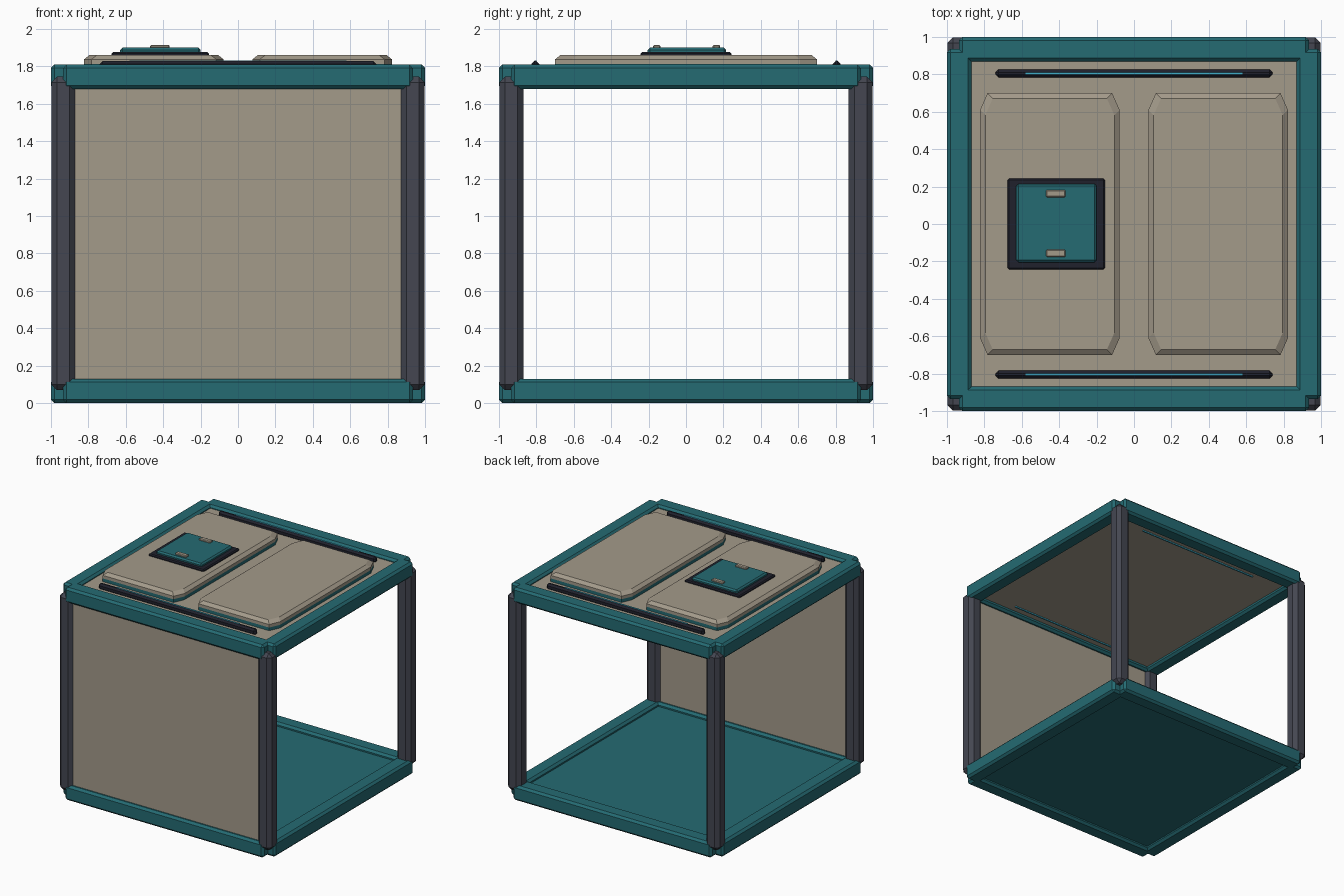
import bpy, bmesh
from mathutils import Matrix, Vector

if "Cube" in bpy.data.objects:
    bpy.data.objects.remove(bpy.data.objects["Cube"])


def material(name, rgb):
    m = bpy.data.materials.new(name)
    m.diffuse_color = (*rgb, 1)
    m.use_nodes = True
    m.node_tree.nodes["Principled BSDF"].inputs["Base Color"].default_value = m.diffuse_color
    return m


TEAL = material("teal", (0.018, 0.145, 0.17))
BEIGE = material("beige", (0.37, 0.325, 0.255))
GREY = material("slate grey", (0.058, 0.062, 0.083))
DARK = material("near black", (0.014, 0.015, 0.025))
CYAN = material("cyan", (0.05, 0.42, 0.58))


def finish(name, bm, mat):
    bmesh.ops.recalc_face_normals(bm, faces=bm.faces)
    me = bpy.data.meshes.new(name)
    bm.to_mesh(me)
    bm.free()
    me.materials.append(mat)
    ob = bpy.data.objects.new(name, me)
    bpy.context.collection.objects.link(ob)
    return ob


def box(name, lo, hi, mat, bevel=0.0):
    """Box between two corners, with optional flat chamfer."""
    lo, hi = Vector(lo), Vector(hi)
    bm = bmesh.new()
    bmesh.ops.create_cube(bm, size=1, matrix=Matrix.Translation((lo + hi) / 2)
                          @ Matrix.Diagonal((*(hi - lo), 1)))
    if bevel:
        bmesh.ops.bevel(bm, geom=bm.edges[:], offset=bevel, segments=1,
                        affect='EDGES', clamp_overlap=True)
    return finish(name, bm, mat)


def slab(name, cx, hx, hy, levels, mat):
    """Cut-corner slab lofted through (z, inset) levels."""
    bm = bmesh.new()
    rings = []
    for z, ins in levels:
        x, y, kx, ky = hx - ins, hy - ins, 0.04, 0.09
        pts = [(x, y - ky), (x - kx, y), (kx - x, y), (-x, y - ky),
               (-x, ky - y), (kx - x, -y), (x - kx, -y), (x, ky - y)]
        rings.append([bm.verts.new((cx + a, b, z)) for a, b in pts])
    for r, s in zip(rings, rings[1:]):
        for i in range(8):
            j = (i + 1) % 8
            bm.faces.new((r[i], r[j], s[j], s[i]))
    bm.faces.new(rings[0])
    bm.faces.new(rings[-1])
    return finish(name, bm, mat)


# Frame: beams around floor and roof, corner posts
W, E, H = 0.13, 0.935, 1.81
for level, z in (("bottom", 0), ("top", H - W)):
    for side, s in (("front", -1), ("back", 1)):
        a, b = sorted((s, s * (1 - W)))
        box(f"{level}_{side}_beam", (-E, a, z), (E, b, z + W), TEAL, 0.018)
    for side, s in (("left", -1), ("right", 1)):
        a, b = sorted((s, s * (1 - W)))
        box(f"{level}_{side}_beam", (a, -E, z), (b, E, z + W), TEAL, 0.018)
for sx in (-1, 1):
    for sy in (-1, 1):
        x0, x1 = sorted((sx * 0.998, sx * 0.87))
        y0, y1 = sorted((sy * 0.998, sy * 0.87))
        box("corner_post", (x0, y0, 0.07), (x1, y1, 1.745), GREY, 0.03)

# Panels: floor, roof and the single front wall
P = 0.89
box("floor_panel", (-P, -P, 0.03), (P, P, 0.10), TEAL)
box("roof_panel", (-P, -P, 1.715), (P, P, 1.785), BEIGE)
box("front_wall", (-P, -0.97, 0.11), (P, -0.90, 1.70), BEIGE)

# Raised roof pads with a thin teal foot
for side, cx in (("left", -0.45), ("right", 0.45)):
    slab(f"{side}_roof_pad", cx, 0.373, 0.70,
         [(1.812, 0), (1.838, 0), (1.86, 0.028)], BEIGE)
    slab(f"{side}_pad_trim", cx, 0.373, 0.70, [(1.78, 0), (1.812, 0)], TEAL)

# Light strips along front and back of the roof
for side, y in (("front", -0.805), ("back", 0.805)):
    box(f"{side}_strip_housing", (-0.74, y - 0.021, 1.775),
        (0.74, y + 0.021, 1.828), DARK, 0.015)
    box(f"{side}_light_strip", (-0.58, y - 0.006, 1.705),
        (0.58, y + 0.006, 1.832), CYAN)

# Roof hatch with two grips
box("hatch_base", (-0.675, -0.243, 1.85), (-0.155, 0.243, 1.876), DARK, 0.008)
box("hatch_lid", (-0.63, -0.205, 1.86), (-0.2, 0.215, 1.9), TEAL, 0.012)
for y in (-0.157, 0.163):
    box("hatch_grip", (-0.47, y - 0.02, 1.89), (-0.365, y + 0.02, 1.914), BEIGE, 0.006)
